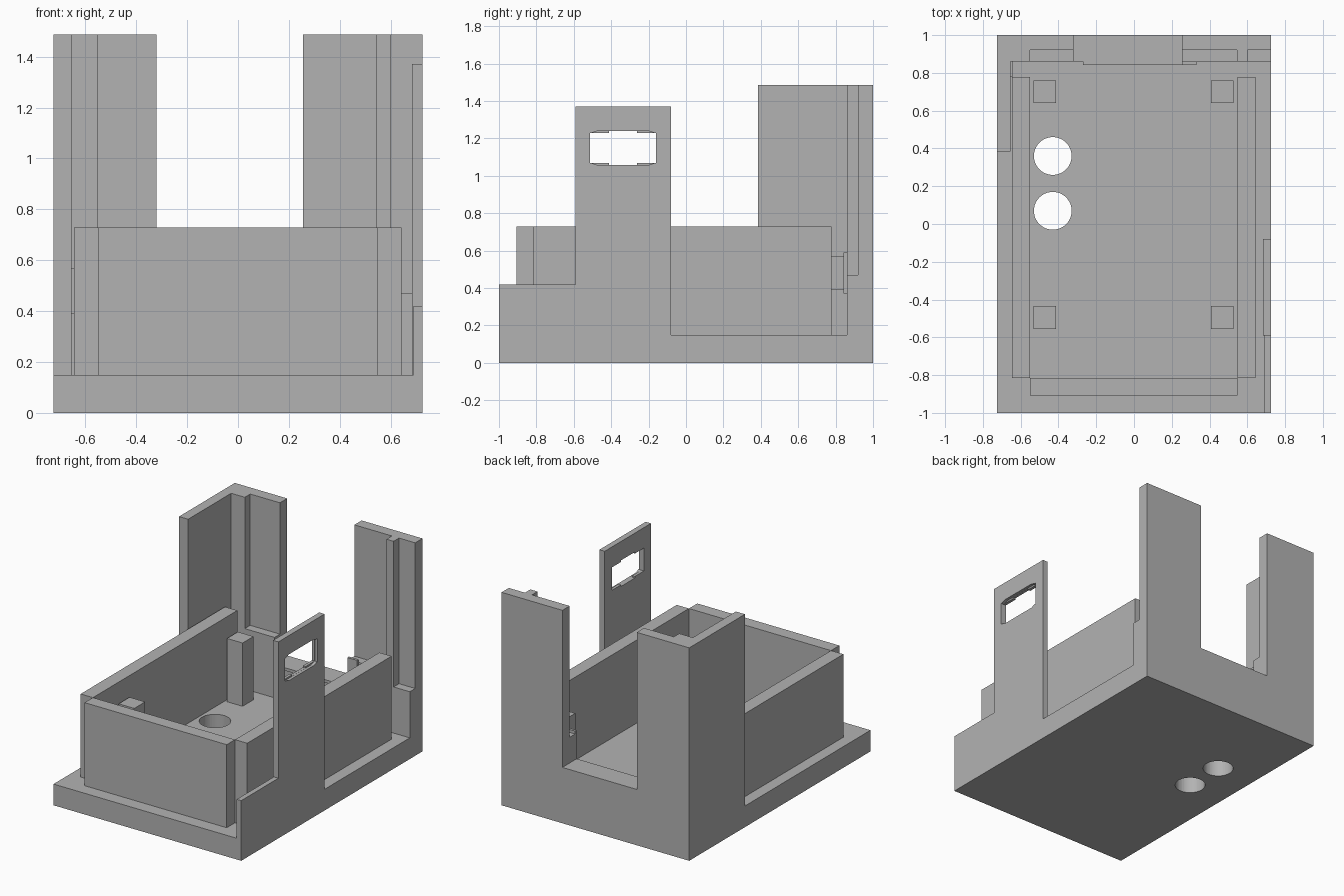
import bpy, bmesh
from mathutils import Vector

old = bpy.data.objects.get("Cube")
if old:
    bpy.data.objects.remove(old, do_unlink=True)

grey = bpy.data.materials.new("plain grey")
grey.use_nodes = True
grey.diffuse_color = (0.45, 0.45, 0.45, 1)
grey.node_tree.nodes["Principled BSDF"].inputs["Base Color"].default_value = grey.diffuse_color


def prism(name, points, offset):
    """Extrude a closed outline along an offset vector."""
    mesh = bpy.data.meshes.new(name)
    bm = bmesh.new()
    face = bm.faces.new([bm.verts.new(p) for p in points])
    ext = bmesh.ops.extrude_face_region(bm, geom=[face])
    moved = [v for v in ext["geom"] if isinstance(v, bmesh.types.BMVert)]
    bmesh.ops.translate(bm, verts=moved, vec=Vector(offset))
    bmesh.ops.recalc_face_normals(bm, faces=bm.faces)
    bm.to_mesh(mesh)
    bm.free()
    mesh.materials.append(grey)
    obj = bpy.data.objects.new(name, mesh)
    bpy.context.collection.objects.link(obj)
    return obj


def box(name, x, y, z):
    outline = [(x[0], y[0], z[0]), (x[1], y[0], z[0]), (x[1], y[1], z[0]), (x[0], y[1], z[0])]
    return prism(name, outline, (0, 0, z[1] - z[0]))


def cut(obj, cutter):
    """Subtract the cutter, then discard it."""
    cutter.hide_render = True
    mod = obj.modifiers.new("opening", "BOOLEAN")
    mod.operation, mod.solver, mod.object = "DIFFERENCE", "EXACT", cutter
    bpy.context.view_layer.objects.active = obj
    bpy.ops.object.modifier_apply(modifier=mod.name)
    bpy.data.objects.remove(cutter, do_unlink=True)


W = 0.725       # half width
FLOOR = 0.148   # top of the base plate
RIM = 0.728     # top of the tray walls
TOP = 1.487     # top of the rear columns
SILL = 0.39     # bottom of the rear opening
LEDGE = 0.57    # shelf inside the rear grooves

# Base plate with two round holes
base = box("base_plate", (-W, W), (-1, 1), (0, FLOOR))
for y in (0.07, 0.36):
    bpy.ops.mesh.primitive_cylinder_add(vertices=48, radius=0.1, depth=1, location=(-0.43, y, 0))
    cut(base, bpy.context.object)

# Tray walls
box("front_wall", (-0.55, 0.548), (-0.907, -0.815), (FLOOR, RIM))
box("right_tray_wall", (-0.645, -0.55), (-0.815, 0.778), (FLOOR, RIM))
box("left_tray_wall", (0.548, 0.642), (-0.815, 0.778), (FLOOR, RIM))

# Four support posts
for i, x in enumerate((-0.473, 0.467)):
    for j, y in enumerate((-0.495, 0.70)):
        box(f"support_post_{i}_{j}", (x - 0.06, x + 0.06), (y - 0.06, y + 0.06), (FLOOR, 0.59))

# Rear wall below and beside the opening
box("rear_sill", (-0.32, 0.255), (0.86, 1), (FLOOR, SILL))
box("rear_pad_strip", (-0.27, 0.255), (0.842, 0.86), (0.37, SILL))
box("rear_pad_end", (0.255, 0.33), (0.842, 0.86), (0.37, 0.59))

# Right rear column: side slab, thick corner and grooved panel
box("right_column_side", (-W, -0.655), (0.385, 0.86), (FLOOR, TOP))
box("right_column_corner", (-W, -0.55), (0.86, 1), (FLOOR, TOP))
box("right_column_panel", (-0.55, -0.32), (0.92, 1), (FLOOR, TOP))
box("right_column_ledge", (-0.55, -0.32), (0.86, 0.92), (FLOOR, LEDGE))
box("right_column_catch", (-0.655, -0.64), (0.778, 0.86), (SILL, LEDGE))

# Left rear column: thin panel, upright rib and two ledges
box("left_column_panel", (0.255, W), (0.92, 1), (FLOOR, TOP))
box("left_column_rib", (0.545, 0.6), (0.86, 0.92), (FLOOR, TOP))
box("left_column_inner_ledge", (0.255, 0.545), (0.86, 0.92), (FLOOR, LEDGE))
box("left_column_outer_ledge", (0.6, W), (0.86, 0.92), (FLOOR, 0.47))

# Low skirt and tall tab on the left side
box("side_skirt", (0.69, W), (-1, -0.59), (FLOOR, 0.42))
tab = box("side_tab", (0.684, W), (-0.59, -0.08), (FLOOR, 1.372))


# Tab window: stepped slot right through, chamfered recess outside
def window_outline(x, half_steps):
    """Mirror a quarter outline of (y, z) offsets about the window centre."""
    cy, cz = -0.337, 1.149
    flip = half_steps[::-1]
    ring = (half_steps + [(-a, b) for a, b in flip]
            + [(-a, -b) for a, b in half_steps] + [(a, -b) for a, b in flip])
    return [(x, cy + a, cz + b) for a, b in ring]


cut(tab, prism("window_cutter", window_outline(0.6, [(0.177, 0.08), (0.076, 0.08), (0.076, 0.091)]), (0.3, 0, 0)))
cut(tab, prism("recess_cutter", window_outline(0.705, [(0.1775, 0.078), (0.135, 0.0915)]), (0.1, 0, 0)))
